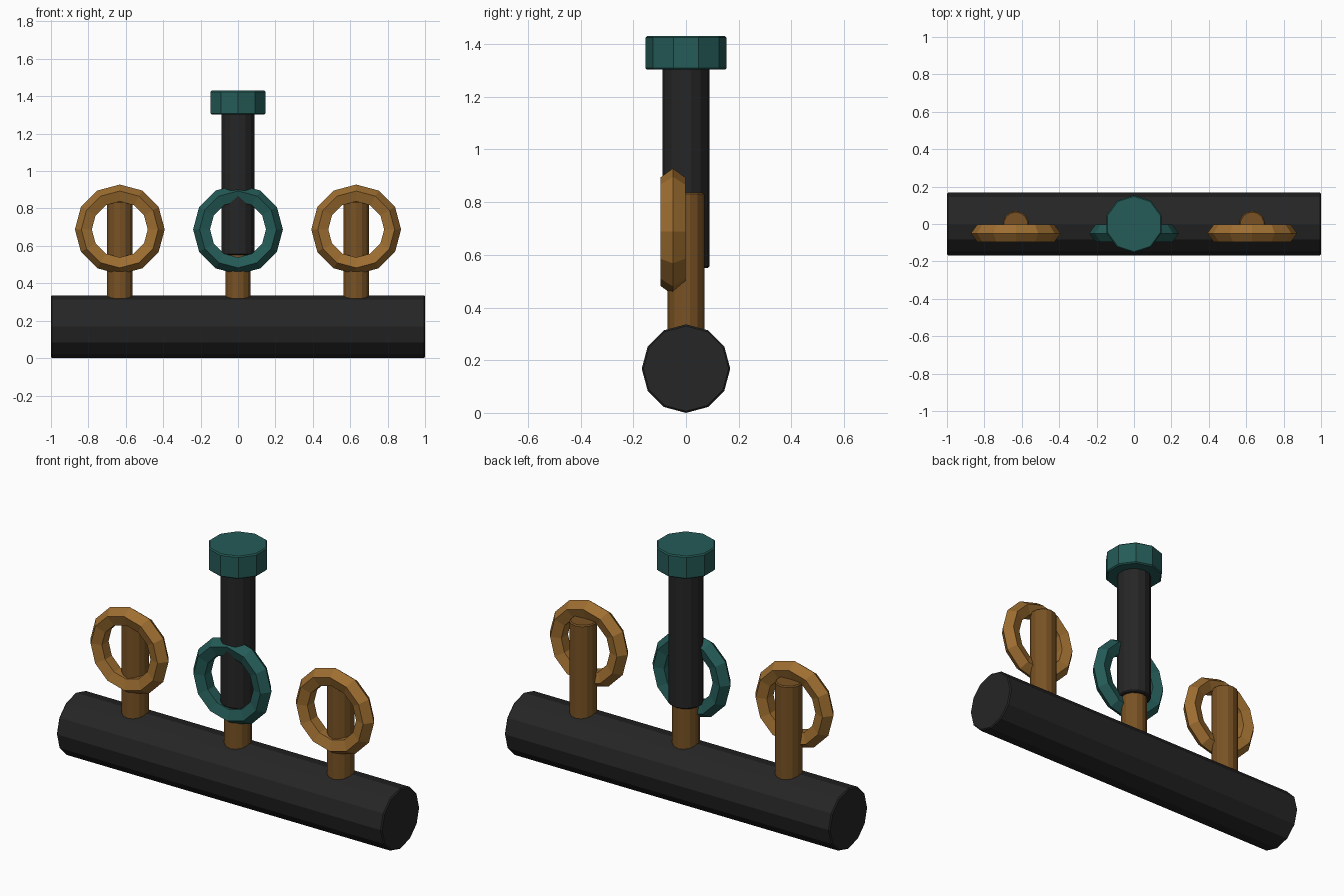
import bpy
import math

if "Cube" in bpy.data.objects:
    bpy.data.objects.remove(bpy.data.objects["Cube"])


def material(name, rgb):
    m = bpy.data.materials.new(name)
    m.diffuse_color = (*rgb, 1.0)
    m.use_nodes = True
    m.node_tree.nodes["Principled BSDF"].inputs["Base Color"].default_value = m.diffuse_color
    return m


BLACK = material("charcoal black", (0.019, 0.019, 0.019))
WOOD = material("dark wood brown", (0.19, 0.085, 0.018))
TAN = material("light wood brown", (0.34, 0.155, 0.03))
TEAL = material("deep teal", (0.018, 0.105, 0.095))


def finish(name, mat):
    ob = bpy.context.object
    ob.name = name
    ob.data.materials.append(mat)
    return ob


def rod(name, mat, sides, radius, length, centre, rotation=(0, 0, 0), bevel=0.006):
    """Faceted cylinder with softened end rims."""
    bpy.ops.mesh.primitive_cylinder_add(vertices=sides, radius=radius, depth=length,
                                        location=centre, rotation=rotation)
    ob = finish(name, mat)
    b = ob.modifiers.new("rim bevel", 'BEVEL')
    b.width = bevel
    b.segments = 1
    b.limit_method = 'ANGLE'
    b.angle_limit = math.radians(60)
    return ob


def upright(name, mat, sides, radius, x, z0, z1):
    return rod(name, mat, sides, radius, z1 - z0, (x, 0, (z0 + z1) / 2))


def ring(name, mat, x):
    """Twelve-sided ring with a pentagonal section, facing the front."""
    bpy.ops.mesh.primitive_torus_add(major_segments=12, minor_segments=5,
                                     major_radius=0.19, minor_radius=0.05,
                                     location=(x, -0.05, 0.688),
                                     rotation=(math.pi / 2, 0, 0))
    finish(name, mat)
    bpy.ops.object.shade_flat()


# Horizontal bar
rod("base_bar", BLACK, 12, 0.168, 2.0, (0, 0, 0.168), (0, math.pi / 2, 0))

# Posts and rings
for label, x, mat in (("left", -0.632, TAN), ("centre", 0, TEAL), ("right", 0.632, TAN)):
    upright(label + "_post", WOOD, 14, 0.0695, x, 0.24, 0.837)
    ring(label + "_ring", mat, x)

# Handle sleeve over the centre post, with its cap
upright("handle_sleeve", BLACK, 14, 0.0895, 0, 0.55, 1.36)
upright("handle_cap", TEAL, 10, 0.154, 0, 1.303, 1.43)
